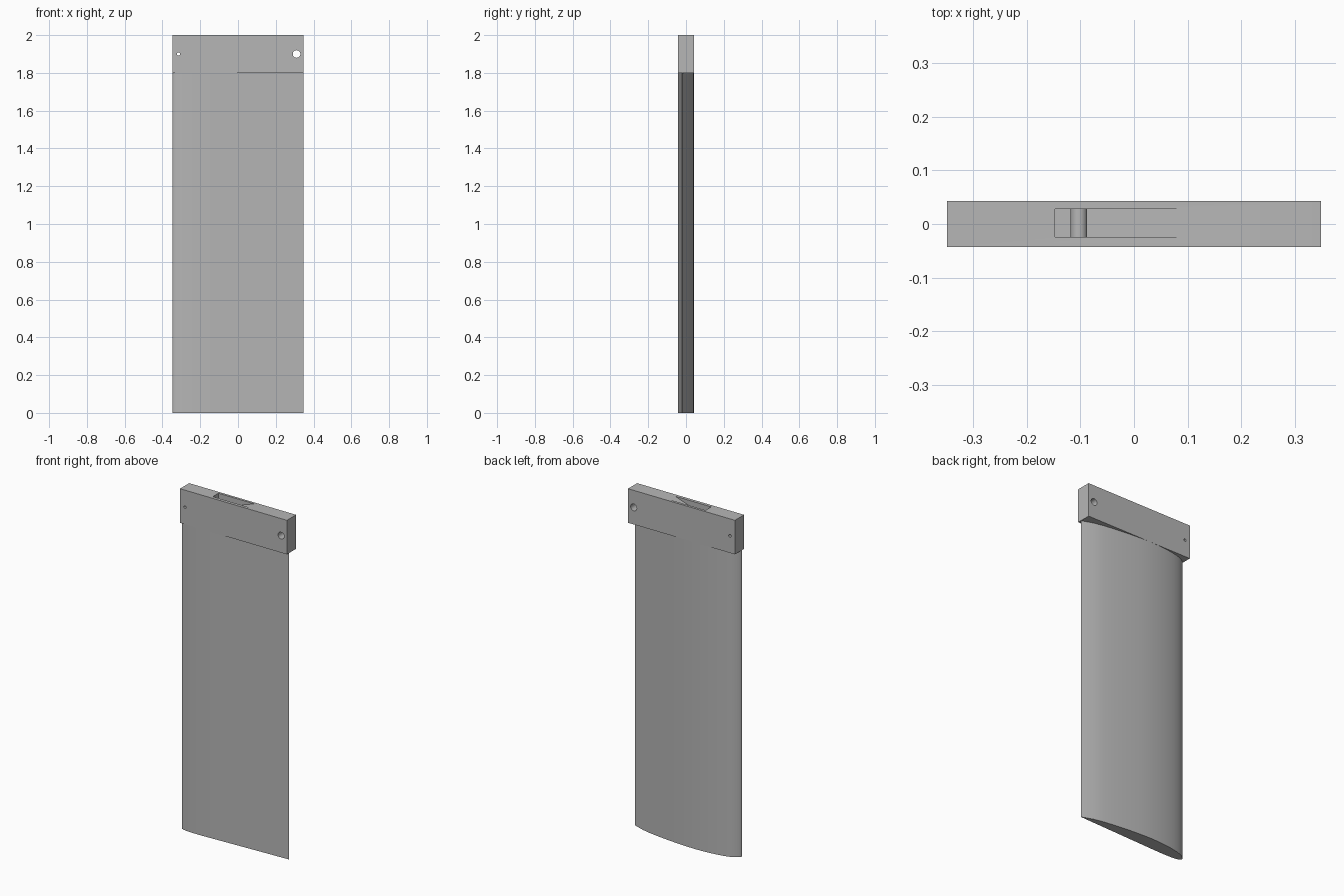
import bpy
import bmesh
import math
from mathutils import Vector

if "Cube" in bpy.data.objects:
    bpy.data.objects.remove(bpy.data.objects["Cube"], do_unlink=True)

CHORD, HALF_Y, TOP, BLOCK_Z = 0.695, 0.0425, 2.0, 1.8
HALF_X = CHORD / 2

grey = bpy.data.materials.new("plain_grey")
grey.use_nodes = True
colour = (0.47, 0.47, 0.47, 1)
grey.diffuse_color = colour
grey.node_tree.nodes["Principled BSDF"].inputs["Base Color"].default_value = colour


def extrude(name, points, direction):
    """Make a closed solid from a planar outline swept along a direction."""
    bm = bmesh.new()
    face = bm.faces.new([bm.verts.new(p) for p in points])
    swept = bmesh.ops.extrude_face_region(bm, geom=[face], use_keep_orig=True)
    moved = [v for v in swept["geom"] if isinstance(v, bmesh.types.BMVert)]
    bmesh.ops.translate(bm, verts=moved, vec=Vector(direction))
    bmesh.ops.recalc_face_normals(bm, faces=bm.faces)
    mesh = bpy.data.meshes.new(name)
    bm.to_mesh(mesh)
    bm.free()
    mesh.materials.append(grey)
    obj = bpy.data.objects.new(name, mesh)
    bpy.context.collection.objects.link(obj)
    return obj


def rod(name, x, z, radius, y_start, y_end, sides=32):
    """Round bar running front to back."""
    ring = [(x + radius * math.cos(math.tau * i / sides), y_start,
             z + radius * math.sin(math.tau * i / sides)) for i in range(sides)]
    return extrude(name, ring, (0, y_end - y_start, 0))


def cut(target, cutter):
    cutter.hide_render = True
    mod = target.modifiers.new("cut", "BOOLEAN")
    mod.operation = "DIFFERENCE"
    mod.solver = "EXACT"
    mod.object = cutter
    bpy.context.view_layer.objects.active = target
    bpy.ops.object.modifier_apply(modifier=mod.name)
    bpy.data.objects.remove(cutter, do_unlink=True)


# Foil blade: rounded nose at -x, arched back, nearly flat front
arched = [(0, 0), (.002, .006), (.008, .014), (.02, .025), (.04, .039),
          (.06, .0487), (.1, .0613), (.14, .0703), (.18, .0774), (.24, .0847),
          (.3, .0894), (.38, .0916), (.44, .0903), (.5, .0875), (.58, .0816),
          (.66, .074), (.74, .0643), (.82, .0525), (.9, .036), (1, .0006)]
flat = [(1, -.0006), (.6, -.0152), (.3, -.0266), (.2, -.0302), (.16, -.0305),
        (.12, -.0299), (.08, -.0285), (.05, -.026), (.03, -.0226),
        (.012, -.0169), (.004, -.0106), (.001, -.006)]
outline = [((u - 0.5) * CHORD, (t - 0.0305) * CHORD, 0) for u, t in arched + flat]
blade = extrude("foil_blade", outline, (0, 0, BLOCK_Z))

# Head block
corners = [(-HALF_X, -HALF_Y), (HALF_X, -HALF_Y), (HALF_X, HALF_Y), (-HALF_X, HALF_Y)]
block = extrude("head_block", [(x, y, BLOCK_Z) for x, y in corners], (0, 0, TOP - BLOCK_Z))

# Pin holes through the block
for x, radius in ((-0.315, 0.008), (0.31, 0.02)):
    cut(block, rod("hole_cutter", x, 1.9, radius, -0.1, 0.1))

# Sloping hand slot in the top of the block
SLOT_FRONT, SLOT_BACK = -0.024, 0.028
slot = [(0.087, TOP), (-0.087, TOP - 0.06), (-0.147, TOP - 0.06),
        (-0.147, TOP + 0.05), (0.087, TOP + 0.05)]
cut(block, extrude("slot_cutter", [(x, SLOT_FRONT, z) for x, z in slot],
                   (0, SLOT_BACK - SLOT_FRONT, 0)))

# Round grip bar across the slot
bar = rod("grip_bar", -0.1025, TOP - 0.045, 0.0155, SLOT_FRONT - 0.003, SLOT_BACK + 0.003)

# Smooth curved sides, crisp edges
for obj in (blade, block, bar):
    bpy.ops.object.select_all(action="DESELECT")
    obj.select_set(True)
    bpy.context.view_layer.objects.active = obj
    bpy.ops.object.shade_smooth_by_angle(angle=math.radians(30))
